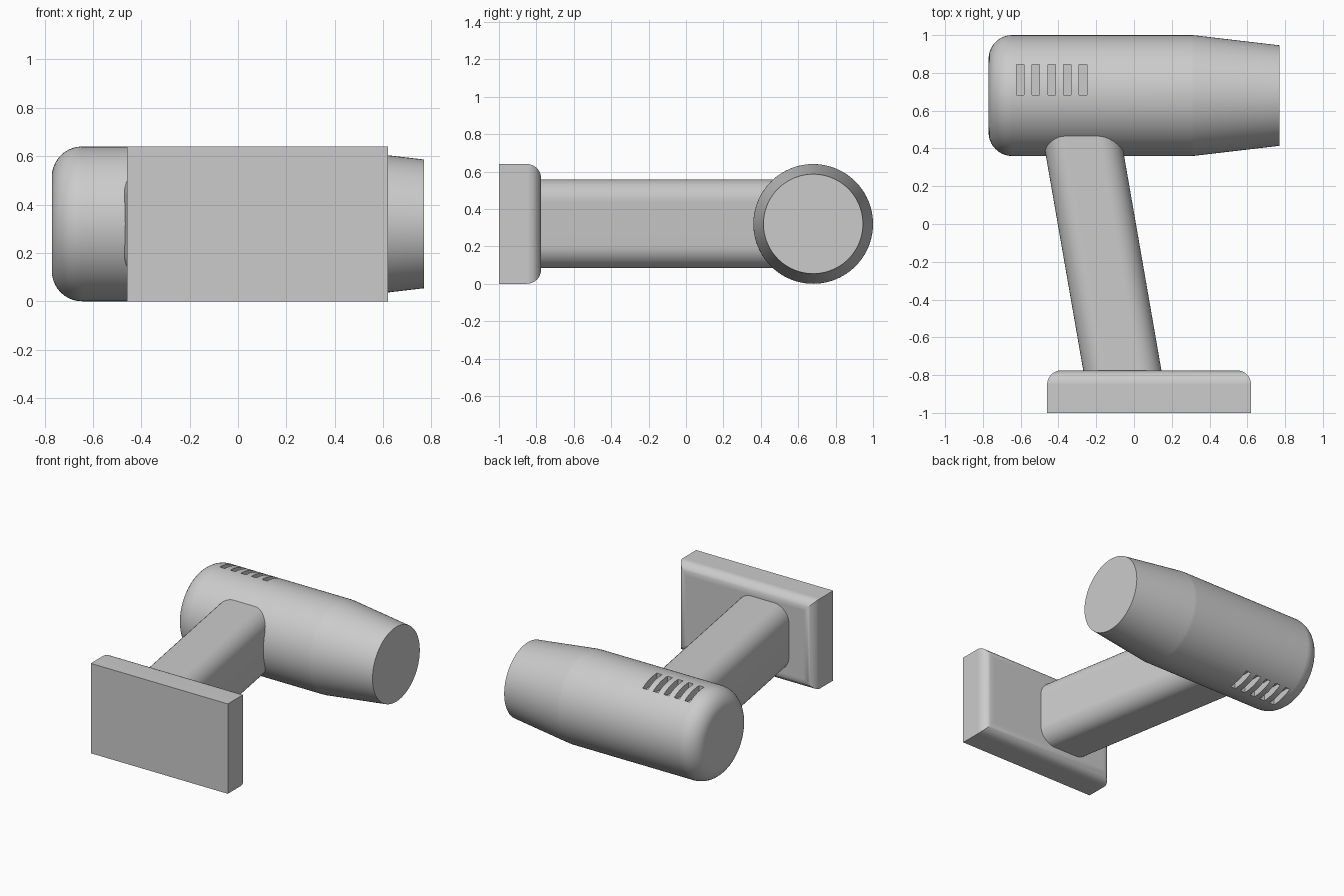
import bpy, bmesh
from math import cos, sin, pi, radians
from mathutils import Vector

cube = bpy.data.objects.get("Cube")
if cube:
    bpy.data.objects.remove(cube, do_unlink=True)

grey = bpy.data.materials.new("plain grey")
grey.use_nodes = True
COLOUR = (0.6, 0.6, 0.6, 1)
grey.diffuse_color = COLOUR
grey.node_tree.nodes["Principled BSDF"].inputs["Base Color"].default_value = COLOUR

CY, CZ, R = 0.68, 0.32, 0.32   # barrel axis and radius


def make(name, bm):
    bmesh.ops.recalc_face_normals(bm, faces=bm.faces)
    mesh = bpy.data.meshes.new(name)
    bm.to_mesh(mesh)
    bm.free()
    mesh.materials.append(grey)
    obj = bpy.data.objects.new(name, mesh)
    bpy.context.collection.objects.link(obj)
    return obj


def activate(obj):
    bpy.ops.object.select_all(action='DESELECT')
    obj.select_set(True)
    bpy.context.view_layer.objects.active = obj


def smooth(obj):
    activate(obj)
    bpy.ops.object.shade_smooth_by_angle(angle=radians(30))
    obj.modifiers.new("clean normals", 'WEIGHTED_NORMAL').keep_sharp = True


def loft(rings):
    """Skin closed rings of points and cap both ends."""
    bm = bmesh.new()
    loops = [[bm.verts.new(p) for p in ring] for ring in rings]
    n = len(loops[0])
    for a, b in zip(loops, loops[1:]):
        for i in range(n):
            j = (i + 1) % n
            bm.faces.new((a[i], a[j], b[j], b[i]))
    bm.faces.new(loops[0])
    bm.faces.new(loops[-1])
    return bm


def box(bm, lo, hi):
    lo, hi = Vector(lo), Vector(hi)
    verts = bmesh.ops.create_cube(bm, size=1)["verts"]
    bmesh.ops.scale(bm, vec=hi - lo, verts=verts)
    bmesh.ops.translate(bm, vec=(lo + hi) / 2, verts=verts)


# Barrel: rounded rear, straight middle, tapered nose
FILLET, STEPS, SIDES = 0.125, 10, 96
profile = []
for i in range(STEPS + 1):
    a = pi / 2 * i / STEPS
    profile.append((-0.77 + FILLET * (1 - cos(a)), R - FILLET * (1 - sin(a))))
profile += [(0.30, R), (0.32, R - 0.001), (0.77, 0.266)]
barrel = make("barrel", loft([
    [(x, CY + r * cos(2 * pi * k / SIDES), CZ + r * sin(2 * pi * k / SIDES))
     for k in range(SIDES)] for x, r in profile]))

# Vent slots cut into the top and bottom of the barrel
bm = bmesh.new()
for i in range(5):
    x = -0.602 + 0.083 * i
    for side in (1, -1):
        z = sorted((CZ + side * 0.255, CZ + side * 0.4))
        box(bm, (x - 0.02, 0.684, z[0]), (x + 0.02, 0.845, z[1]))
cutter = make("vent_cutter", bm)
cutter.hide_render = True
cut = barrel.modifiers.new("vents", 'BOOLEAN')
cut.operation = 'DIFFERENCE'
cut.solver = 'EXACT'
cut.object = cutter
activate(barrel)
bpy.ops.object.modifier_apply(modifier=cut.name)
bpy.data.objects.remove(cutter, do_unlink=True)
smooth(barrel)

# Handle: rounded rectangle section, leaning back towards the barrel
HALF_W, HALF_H, ROUND = 0.207, 0.237, 0.12
section = []
for q, (sx, sz) in enumerate([(1, 1), (-1, 1), (-1, -1), (1, -1)]):
    for i in range(11):
        a = pi / 2 * (q + i / 10)
        section.append((sx * (HALF_W - ROUND) + ROUND * cos(a),
                        sz * (HALF_H - ROUND) + ROUND * sin(a)))
handle = make("handle", loft([
    [(cx + x, y, CZ + z) for x, z in section]
    for cx, y in ((-0.054, -0.82), (-0.301, 0.6))]))
smooth(handle)

# Base block: only the edges around the handle side are rounded
bm = bmesh.new()
box(bm, (-0.46, -1, 0), (0.62, -0.775, 0.64))
rim = [e for e in bm.edges if all(v.co.y > -0.8 for v in e.verts)]
bmesh.ops.bevel(bm, geom=rim, offset=0.075, offset_type='OFFSET',
                segments=8, profile=0.5, affect='EDGES')
smooth(make("battery_base", bm))
